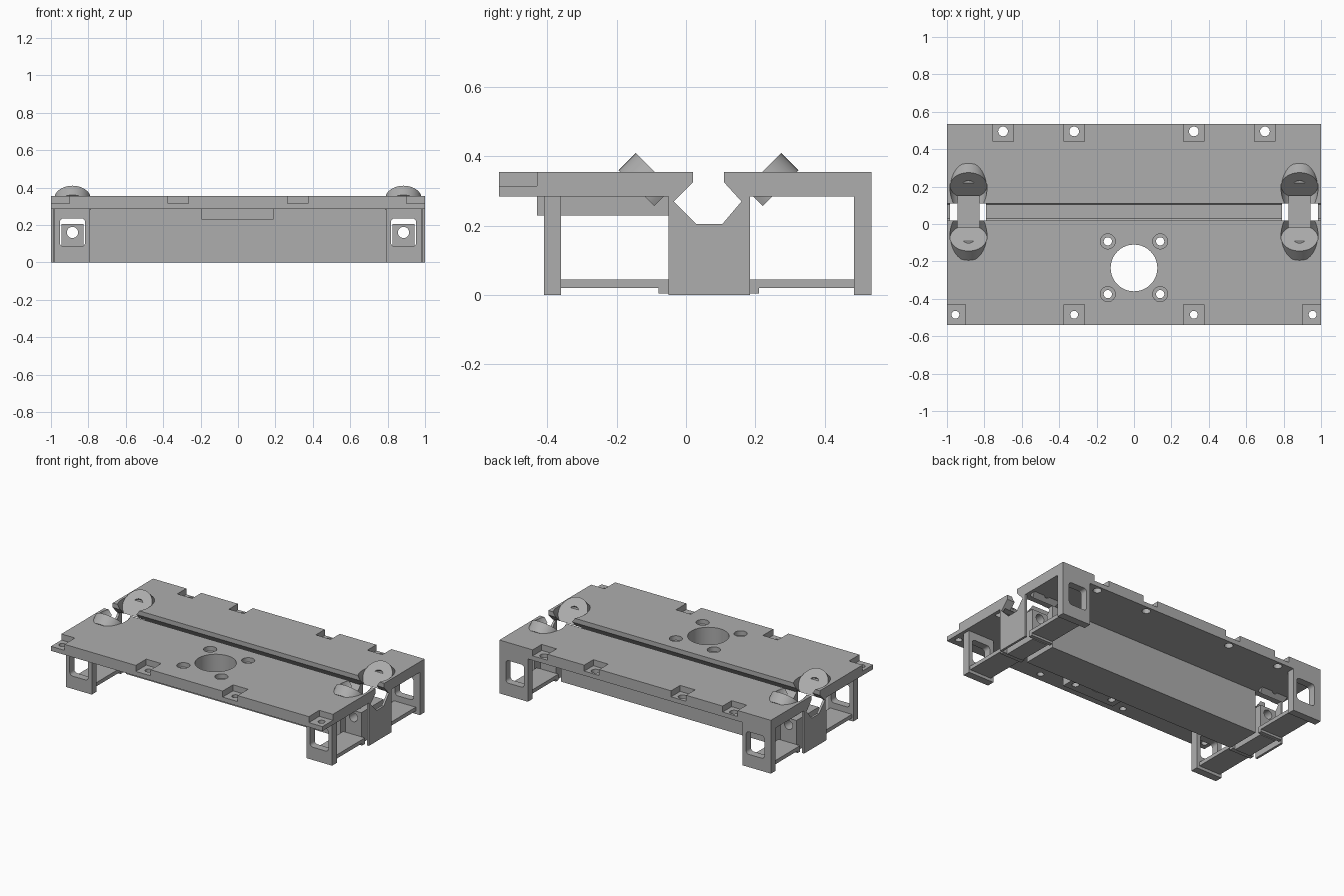
import bpy, bmesh
from math import sin, cos, pi, radians
from mathutils import Matrix, Vector

cube = bpy.data.objects.get("Cube")
if cube:
    bpy.data.objects.remove(cube, do_unlink=True)

grey = bpy.data.materials.new("plain_grey")
grey.use_nodes = True
GREY = (0.42, 0.42, 0.42, 1)
grey.diffuse_color = GREY
grey.node_tree.nodes["Principled BSDF"].inputs["Base Color"].default_value = GREY

X, Y, Z = Vector((1, 0, 0)), Vector((0, 1, 0)), Vector((0, 0, 1))


def prism(name, pts, u, v, w, origin, length):
    """Extrude the outline pts (in u, v) from origin along w."""
    bm = bmesh.new()
    o = Vector(origin)
    face = bm.faces.new([bm.verts.new(o + u * a + v * b) for a, b in pts])
    out = bmesh.ops.extrude_face_region(bm, geom=[face])
    bmesh.ops.translate(bm, vec=w * length,
                        verts=[g for g in out["geom"] if isinstance(g, bmesh.types.BMVert)])
    bmesh.ops.recalc_face_normals(bm, faces=bm.faces)
    mesh = bpy.data.meshes.new(name)
    bm.to_mesh(mesh)
    bm.free()
    mesh.materials.append(grey)
    obj = bpy.data.objects.new(name, mesh)
    bpy.context.collection.objects.link(obj)
    return obj


def box(name, x, y, z):
    pts = [(x[0], y[0]), (x[1], y[0]), (x[1], y[1]), (x[0], y[1])]
    return prism(name, pts, X, Y, Z, (0, 0, z[0]), z[1] - z[0])


def circle(r, n=40):
    return [(r * cos(2 * pi * i / n), r * sin(2 * pi * i / n)) for i in range(n)]


def rounded(w, h, r):
    """Rectangle outline with rounded corners."""
    pts = []
    for k, (a, b) in enumerate([(1, 1), (-1, 1), (-1, -1), (1, -1)]):
        for i in range(5):
            t = radians(90 * k + 22.5 * i)
            pts.append((a * (w / 2 - r) + r * cos(t), b * (h / 2 - r) + r * sin(t)))
    return pts


def cut(obj, cutter):
    """Subtract the cutter from obj and remove it."""
    mod = obj.modifiers.new("cut", "BOOLEAN")
    mod.operation, mod.solver, mod.object = "DIFFERENCE", "EXACT", cutter
    graph = bpy.context.evaluated_depsgraph_get()
    graph.update()
    mesh = bpy.data.meshes.new_from_object(obj.evaluated_get(graph))
    obj.modifiers.clear()
    obj.data = mesh
    bpy.data.objects.remove(cutter, do_unlink=True)


def drill(obj, x, y, z, r, depth=0.5):
    cut(obj, prism("drill", circle(r), X, Y, Z, (x, y, z), depth))


# Deck and central beam in one section, with the slotted channel
section = [(-.54, .285), (-.05, .285), (-.05, 0), (.185, 0), (.185, .285), (.535, .285),
           (.535, .355), (.11, .355), (.11, .325), (.16, .27), (.105, .205),
           (.03, .205), (-.035, .27), (.02, .325), (.02, .355), (-.54, .355)]
deck = prism("deck_and_beam", section, Y, Z, X, (-1, 0, 0), 2)

# Motor opening with screw holes, through the deck and the pad below it
pad = box("motor_pad", (-.195, .19), (-.43, -.05), (.23, .285))
for body in (deck, pad):
    drill(body, 0, -.235, .2, .125)
    for x in (-.14, .14):
        for y in (-.093, -.375):
            drill(body, x, y, .2, .022)
            if body is deck:
                drill(body, x, y, .325, .04)

# Screw notches along both long edges
for x in (-.7, -.32, .32, .7):
    cut(deck, box("notch", (x - .055, x + .055), (.44, .6), (.315, .4)))
    drill(deck, x, .495, .2, .026)
for x in (-.955, -.32, .32, .955):
    cut(deck, box("notch", (x - .055, x + .055), (-.6, -.43), (.315, .4)))
    drill(deck, x, -.485, .2, .021)

MID = .065  # centre line of the channel
for s, side in ((-1, "right"), (1, "left")):
    cx = .885 * s

    # Open bay at the beam end, leaving a thin end plate
    cut(deck, box("bay", sorted((.79 * s, .985 * s)), (-.06, .195), (-.05, .285)))

    # Tilted roller seats
    for t, end in ((-1, "front"), (1, "back")):
        up = Vector((0, t, 1)).normalized()
        axis = Vector((0, -t, 1)).normalized()
        face = Vector((cx, MID + t * .141, .341))
        cut(deck, prism("clearance", circle(.099, 48), X, up, axis, face, .3))
        outline = []
        for a, b in circle(.097, 48):
            if b >= -.058:
                outline.append((a, b))
        seat = prism(f"{side}_{end}_roller_seat", outline, X, up, -axis, face, .07)
        cut(seat, prism("recess", circle(.036), X, up, -axis, face + axis * .02, .04))
        cut(seat, prism("bore", circle(.02), X, up, -axis, face + axis * .05, .2))

    # Bored column under the channel
    column = box(f"{side}_column", (cx - .058, cx + .058), (-.05, .185), (0, .205))
    cut(column, prism("bore", circle(.03), X, Z, Y, (cx, -.1, .16), .4))

    # Legs with rounded windows
    for end, y, outer in (("front", (-.41, -.36), .98), ("back", (.485, .535), 1)):
        leg = box(f"{side}_{end}_leg", sorted((.79 * s, outer * s)), y, (0, .285))
        cut(leg, prism("window", rounded(.135, .15, .02), X, Z, Y,
                       (cx, y[0] - .05, .16), .2))

    # Floor strips between the legs and the column, with small feet
    strip = sorted((.81 * s, .97 * s))
    for end, y, foot in (("front", (-.36, -.05), (-.08, -.05)),
                         ("back", (.185, .485), (.185, .21))):
        box(f"{side}_{end}_floor_strip", strip, y, (.02, .045))
        box(f"{side}_{end}_floor_foot", strip, foot, (.005, .02))

# Smooth the round walls, keep the edges sharp
bpy.ops.object.select_all(action="DESELECT")
for obj in bpy.context.collection.objects:
    if obj.type == "MESH":
        obj.select_set(True)
        bpy.context.view_layer.objects.active = obj
bpy.ops.object.shade_smooth_by_angle(angle=radians(30))
